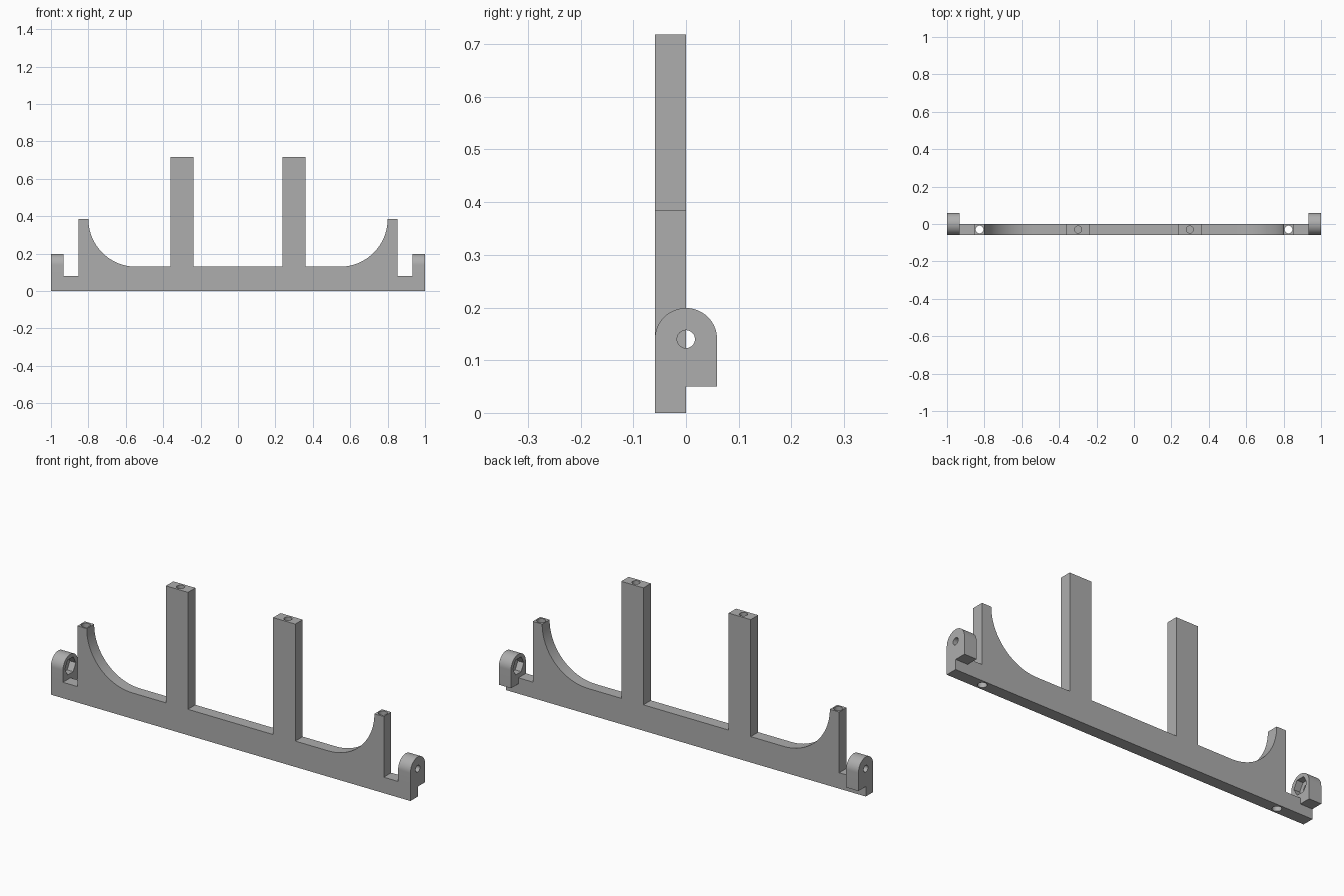
import bpy, bmesh, math
from mathutils import Matrix

cube = bpy.data.objects.get("Cube")
if cube:
    bpy.data.objects.remove(cube, do_unlink=True)

grey = bpy.data.materials.new("mid grey")
grey.use_nodes = True
COLOUR = (0.42, 0.42, 0.42, 1)
grey.diffuse_color = COLOUR
grey.node_tree.nodes["Principled BSDF"].inputs["Base Color"].default_value = COLOUR

FRONT, BACK = -0.059, 0.0
MID = (FRONT + BACK) / 2
LUG_R, LUG_Z, LUG_IN = 0.059, 0.14, 0.932


def finish(bm, name):
    bmesh.ops.recalc_face_normals(bm, faces=bm.faces)
    mesh = bpy.data.meshes.new(name)
    bm.to_mesh(mesh)
    bm.free()
    mesh.materials.append(grey)
    obj = bpy.data.objects.new(name, mesh)
    bpy.context.collection.objects.link(obj)
    return obj


def prism(name, points, offset):
    """Extrude a closed 3D outline along an offset."""
    bm = bmesh.new()
    face = bm.faces.new([bm.verts.new(p) for p in points])
    ext = bmesh.ops.extrude_face_region(bm, geom=[face])["geom"]
    bmesh.ops.translate(bm, vec=offset, verts=[v for v in ext if isinstance(v, bmesh.types.BMVert)])
    return finish(bm, name)


def rod(name, centre, radius, length, axis, sides=32):
    bm = bmesh.new()
    turn = Matrix.Rotation(math.pi / 2, 4, "Y") if axis == "X" else Matrix()
    bmesh.ops.create_cone(bm, cap_ends=True, segments=sides, radius1=radius, radius2=radius,
                          depth=length, matrix=Matrix.Translation(centre) @ turn)
    return finish(bm, name)


def combine(target, tool, operation):
    mod = target.modifiers.new(operation, "BOOLEAN")
    mod.operation, mod.solver, mod.object = operation, "EXACT", tool
    tool.hide_render = True
    bpy.context.view_layer.objects.active = target
    bpy.ops.object.modifier_apply(modifier=mod.name)
    bpy.data.objects.remove(tool, do_unlink=True)


# Frame outline: right half listed from the centre outwards, then mirrored
half = [(0.237, 0.13), (0.237, 0.718), (0.36, 0.718), (0.36, 0.13)]
for i in range(25):
    a = math.pi / 2 * i / 24
    half.append((0.545 + 0.255 * math.sin(a), 0.385 - 0.255 * math.cos(a)))
half += [(0.852, 0.385), (0.852, 0.08), (LUG_IN, 0.08), (1, 0.08), (1, 0)]
outline = half + [(-x, z) for x, z in reversed(half)]
frame = prism("bracket_frame", [(x, FRONT, z) for x, z in outline], (0, BACK - FRONT, 0))

# Round-topped end lugs overhanging the back of the frame
arch = [(LUG_R * math.cos(math.pi * i / 32), LUG_Z + LUG_R * math.sin(math.pi * i / 32)) for i in range(33)]
profile = arch + [(FRONT, 0.08), (BACK, 0.08), (BACK, 0.05), (LUG_R, 0.05)]
for s in (-1, 1):
    lug = prism("end_lug", [(s * LUG_IN, y, z) for y, z in profile], (s * (1 - LUG_IN), 0, 0))
    combine(frame, lug, "UNION")

# Pivot holes, hexagonal nut pockets and vertical screw holes
for s in (-1, 1):
    combine(frame, rod("pivot_hole", (s * 0.966, 0, LUG_Z), 0.017, 0.1, "X"), "DIFFERENCE")
    combine(frame, rod("nut_pocket", (s * LUG_IN, 0, LUG_Z), 0.043, 0.066, "X", 6), "DIFFERENCE")
    combine(frame, rod("outer_screw_hole", (s * 0.826, MID, 0.2), 0.021, 0.6, "Z"), "DIFFERENCE")
    combine(frame, rod("inner_screw_hole", (s * 0.2985, MID, 0.718), 0.019, 0.24, "Z"), "DIFFERENCE")

bpy.ops.object.select_all(action="DESELECT")
frame.select_set(True)
bpy.context.view_layer.objects.active = frame
bpy.ops.object.shade_smooth_by_angle(angle=math.radians(30))
